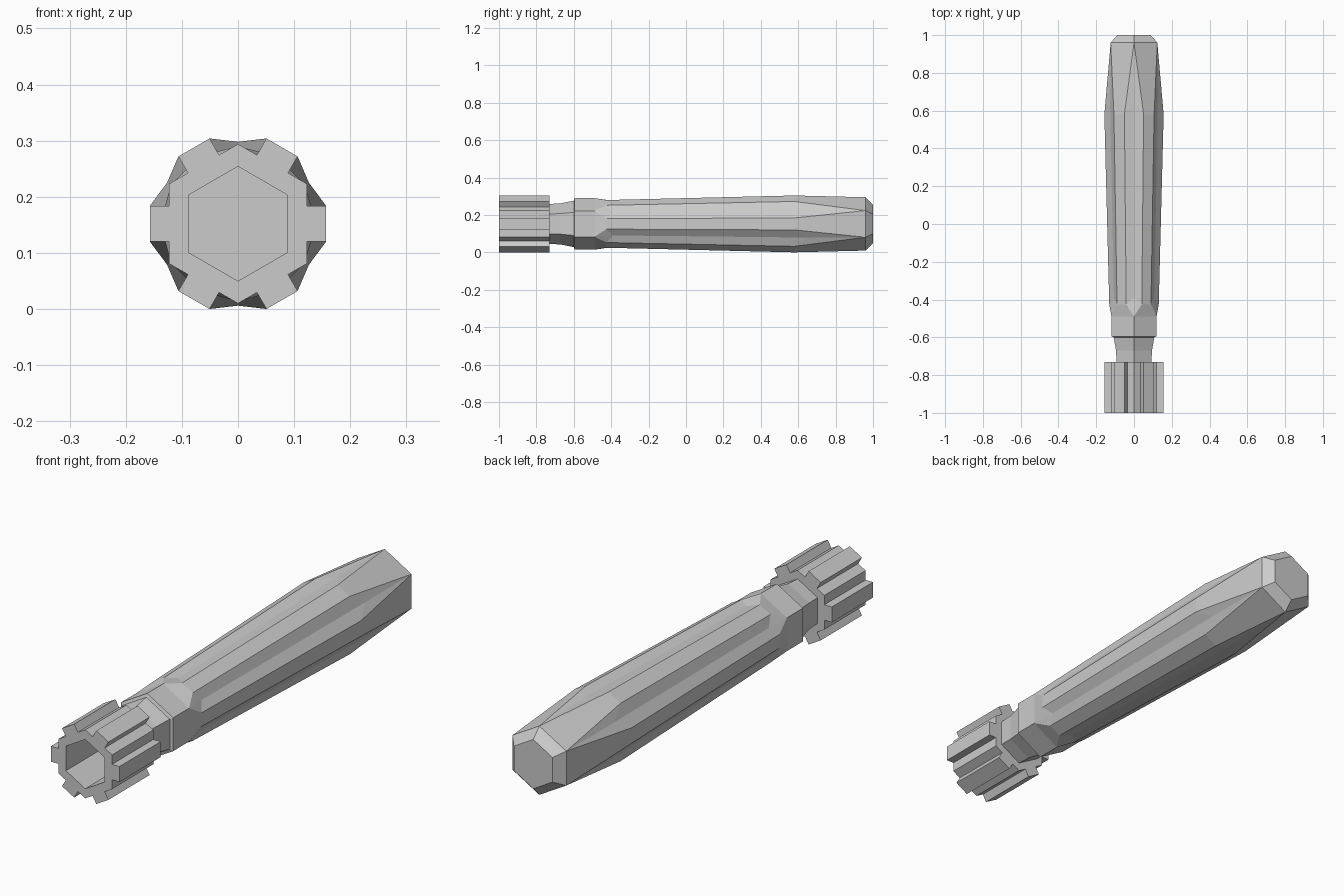
import bpy, bmesh, math

if "Cube" in bpy.data.objects:
    bpy.data.objects.remove(bpy.data.objects["Cube"])

ZC = 0.152  # height of the long axis


def pt(angle, radial, side, y):
    """Point at a radial distance and sideways offset around the long axis."""
    c, s = math.cos(angle), math.sin(angle)
    return (radial * c - side * s, y, ZC + radial * s + side * c)


def make(name, bm):
    bmesh.ops.remove_doubles(bm, verts=bm.verts, dist=1e-5)
    bmesh.ops.recalc_face_normals(bm, faces=bm.faces)
    me = bpy.data.meshes.new(name)
    bm.to_mesh(me)
    bm.free()
    ob = bpy.data.objects.new(name, me)
    bpy.context.collection.objects.link(ob)
    return ob


def add_ring(bm, points):
    return [bm.verts.new(p) for p in points]


def skin(bm, a, b):
    n = len(a)
    for i in range(n):
        j = (i + 1) % n
        bm.faces.new((a[i], a[j], b[j], b[i]))


SIDES = [math.radians(60 * k) for k in range(6)]
HALF = math.radians(30)


def grip_ring(valley_y, radius, rib=None):
    """Hexagon, or a hexagon with a raised rib (y, height, half width) per side."""
    pts = []
    for a in SIDES:
        lo = pt(a - HALF, radius, 0, valley_y)
        hi = pt(a + HALF, radius, 0, valley_y)
        if rib:
            y, h, w = rib
            pts += [lo, pt(a, h, -w, y), pt(a, h, w, y)]
        else:
            pts += [lo, lo, hi]
    return pts


# Handle: hexagonal neck and band, ribbed grip, chamfered hexagonal butt
bm = bmesh.new()
rows = [
    grip_ring(-0.74, 0.106),
    grip_ring(-0.67, 0.110),
    grip_ring(-0.60, 0.124),
    grip_ring(-0.595, 0.138),
    grip_ring(-0.49, 0.138),
    grip_ring(-0.39, 0.123, (-0.425, 0.131, 0.028)),
    grip_ring(0.65, 0.146, (0.58, 0.157, 0.032)),
    grip_ring(0.96, 0.1425),
    grip_ring(1.0, 0.102),
]
rings = [add_ring(bm, r) for r in rows]
for a, b in zip(rings, rings[1:]):
    skin(bm, a, b)
for ring in (rings[0], rings[-1]):
    bm.faces.new(ring[::3])
make("handle", bm)

# Collar: hexagonal socket with one square tooth on each side
bm = bmesh.new()


def collar_ring(y):
    pts = []
    for a in SIDES:
        pts.append(pt(a - HALF, 0.142, 0, y))
        pts += [pt(a, r, w, y) for r, w in
                ((0.123, -0.032), (0.157, -0.032), (0.157, 0.032), (0.123, 0.032))]
    return pts


front = add_ring(bm, collar_ring(-1.0))
back = add_ring(bm, collar_ring(-0.73))
rim = add_ring(bm, [pt(a - HALF, 0.102, 0, -1.0) for a in SIDES])
floor = add_ring(bm, [pt(a - HALF, 0.102, 0, -0.745) for a in SIDES])
skin(bm, front, back)
skin(bm, rim, floor)
bm.faces.new(back)
bm.faces.new(floor)
for k in range(6):
    outer = [front[(5 * k + i) % 30] for i in range(6)]
    # core strip and tooth face of the front rim
    bm.faces.new((outer[0], outer[1], outer[4], outer[5], rim[(k + 1) % 6], rim[k]))
    bm.faces.new(outer[1:5])
make("collar", bm)
